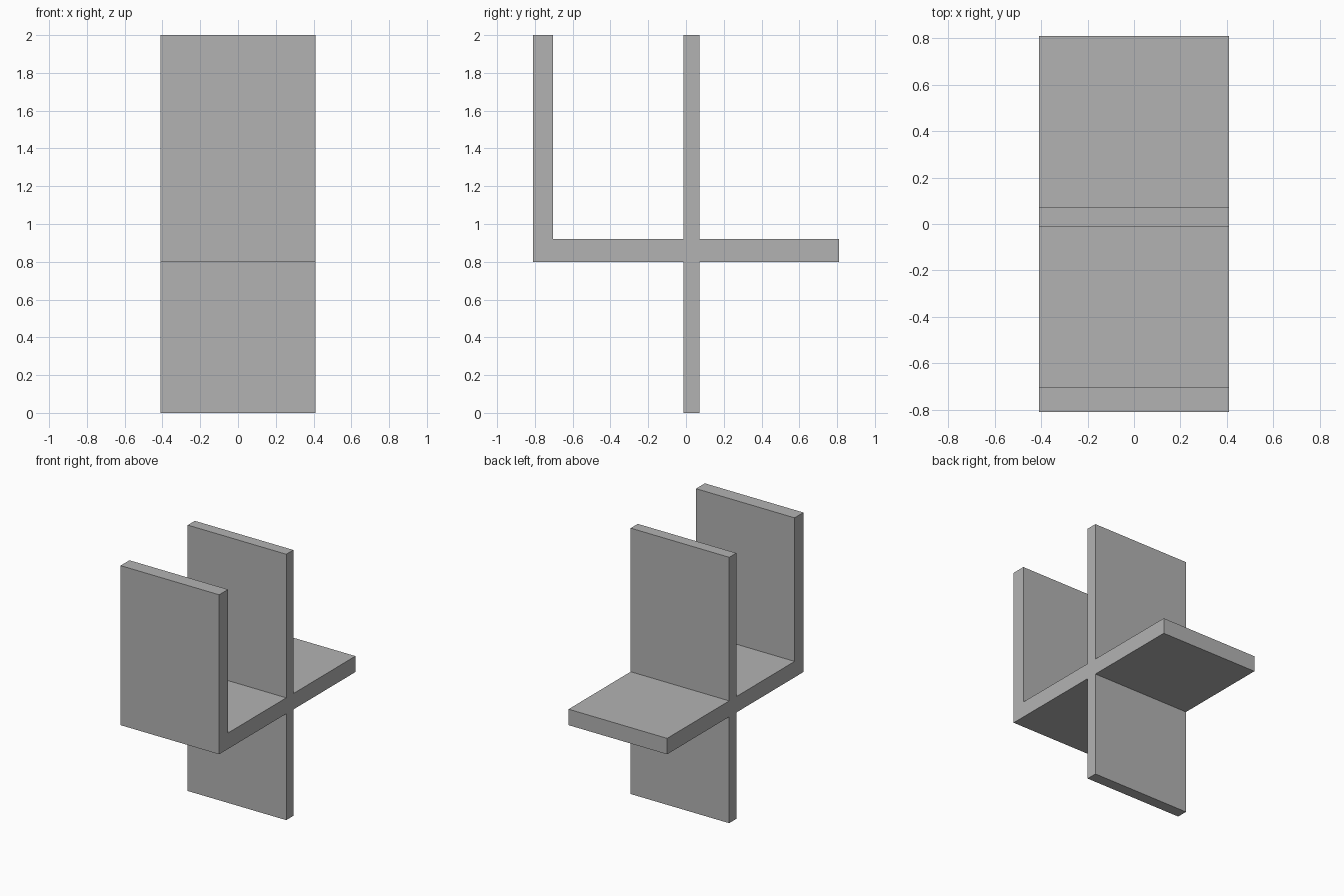
import bpy
import bmesh

cube = bpy.data.objects.get("Cube")
if cube:
    bpy.data.objects.remove(cube, do_unlink=True)

grey = bpy.data.materials.new("mid grey")
grey.use_nodes = True
colour = (0.45, 0.45, 0.45, 1)
grey.diffuse_color = colour
grey.node_tree.nodes["Principled BSDF"].inputs["Base Color"].default_value = colour

# Main dimensions
half_width = 0.41
height = 2.0
front, front_inner = -0.81, -0.705
back = 0.81
post_front, post_back = -0.012, 0.072
shelf_bottom, shelf_top = 0.80, 0.92

# Side outline (y, z): front panel, shelf and crossing upright in one solid
outline = [
    (front, shelf_bottom), (post_front, shelf_bottom),
    (post_front, 0), (post_back, 0),
    (post_back, shelf_bottom), (back, shelf_bottom),
    (back, shelf_top), (post_back, shelf_top),
    (post_back, height), (post_front, height),
    (post_front, shelf_top), (front_inner, shelf_top),
    (front_inner, height), (front, height),
]

# Extrude the outline across the width
bm = bmesh.new()
profile = bm.faces.new([bm.verts.new((-half_width, y, z)) for y, z in outline])
result = bmesh.ops.extrude_face_region(bm, geom=[profile], use_keep_orig=True)
moved = [v for v in result["geom"] if isinstance(v, bmesh.types.BMVert)]
bmesh.ops.translate(bm, verts=moved, vec=(2 * half_width, 0, 0))
bmesh.ops.recalc_face_normals(bm, faces=bm.faces)

mesh = bpy.data.meshes.new("crossed_panels")
bm.to_mesh(mesh)
bm.free()
mesh.materials.append(grey)
panels = bpy.data.objects.new("crossed_panels", mesh)
bpy.context.collection.objects.link(panels)
